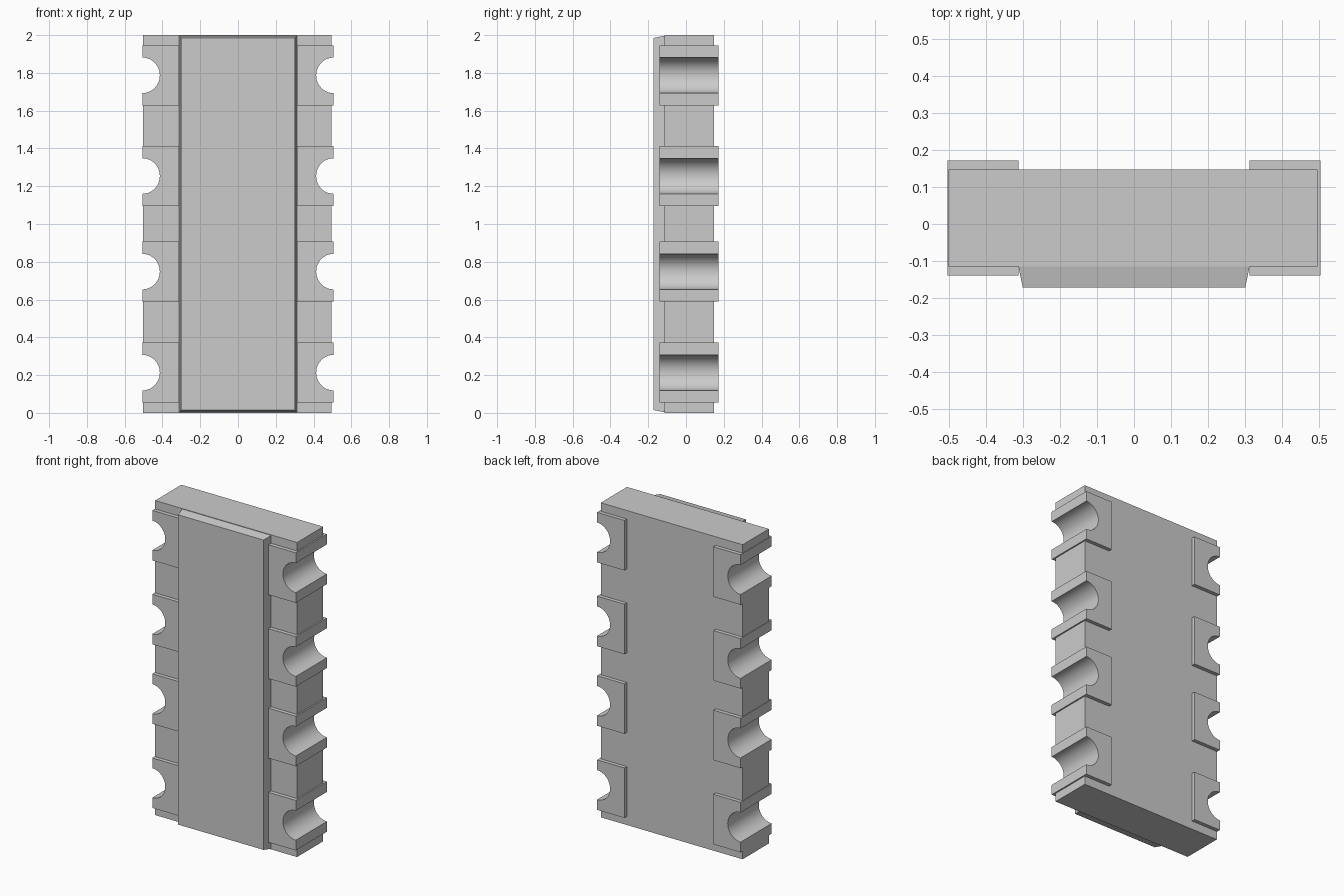
import bpy
import bmesh
import math

if "Cube" in bpy.data.objects:
    bpy.data.objects.remove(bpy.data.objects["Cube"], do_unlink=True)

grey = bpy.data.materials.new("light grey")
grey.use_nodes = True
grey.diffuse_color = (0.6, 0.6, 0.6, 1)
grey.node_tree.nodes["Principled BSDF"].inputs["Base Color"].default_value = (0.6, 0.6, 0.6, 1)

HEIGHT = 2.0
BODY_FRONT, BODY_BACK = -0.115, 0.148
PAD_FRONT, PAD_BACK = -0.14, 0.172
PAD_IN, PAD_OUT, PAD_HALF = 0.313, 0.505, 0.159
NOTCH_R = 0.094
PAD_HEIGHTS = [0.213, 0.748, 1.254, 1.787]


def prism(name, front, back, y0, y1):
    """Join two matching xz outlines, at depths y0 and y1, into a solid."""
    bm = bmesh.new()
    a = [bm.verts.new((x, y0, z)) for x, z in front]
    b = [bm.verts.new((x, y1, z)) for x, z in back]
    bm.faces.new(a)
    bm.faces.new(b[::-1])
    n = len(a)
    for i in range(n):
        j = (i + 1) % n
        bm.faces.new((a[j], a[i], b[i], b[j]))
    bmesh.ops.recalc_face_normals(bm, faces=bm.faces[:])
    mesh = bpy.data.meshes.new(name)
    bm.to_mesh(mesh)
    bm.free()
    mesh.materials.append(grey)
    obj = bpy.data.objects.new(name, mesh)
    bpy.context.collection.objects.link(obj)
    return obj


def rectangle(half, low, high):
    return [(-half, low), (half, low), (half, high), (-half, high)]


# Body slab, relieved at the sides so the pad notches stay open
def side_edge(edge, inner):
    pts = [(edge, 0)]
    for z in PAD_HEIGHTS:
        pts += [(edge, z - 0.12), (inner, z - 0.12), (inner, z + 0.12), (edge, z + 0.12)]
    return pts + [(edge, HEIGHT)]


outline = side_edge(0.496, 0.37) + side_edge(-0.502, -0.37)[::-1]
prism("body", outline, outline, BODY_FRONT, BODY_BACK)

# Raised front cover with bevelled sides
prism("front_cover", rectangle(0.301, 0.015, 1.985), rectangle(0.313, 0.003, 1.997),
      -0.172, BODY_FRONT + 0.002)


# Terminal pads wrapping each side, with a round notch
def pad_outline(side, z):
    pts = [(PAD_IN, z - PAD_HALF), (PAD_OUT, z - PAD_HALF)]
    steps = 24
    for i in range(steps + 1):
        t = math.pi * i / steps
        pts.append((PAD_OUT + 0.003 * math.sin(t) - NOTCH_R * math.sin(t),
                    z - NOTCH_R * math.cos(t)))
    pts += [(PAD_OUT, z + PAD_HALF), (PAD_IN, z + PAD_HALF)]
    return [(side * x, h) for x, h in pts]


for side, label in ((1, "left"), (-1, "right")):
    for number, z in enumerate(PAD_HEIGHTS, 1):
        shape = pad_outline(side, z)
        pad = prism(f"{label}_pad_{number}", shape, shape, PAD_FRONT, PAD_BACK)
        bpy.ops.object.select_all(action="DESELECT")
        pad.select_set(True)
        bpy.context.view_layer.objects.active = pad
        bpy.ops.object.shade_smooth_by_angle(angle=math.radians(30))
